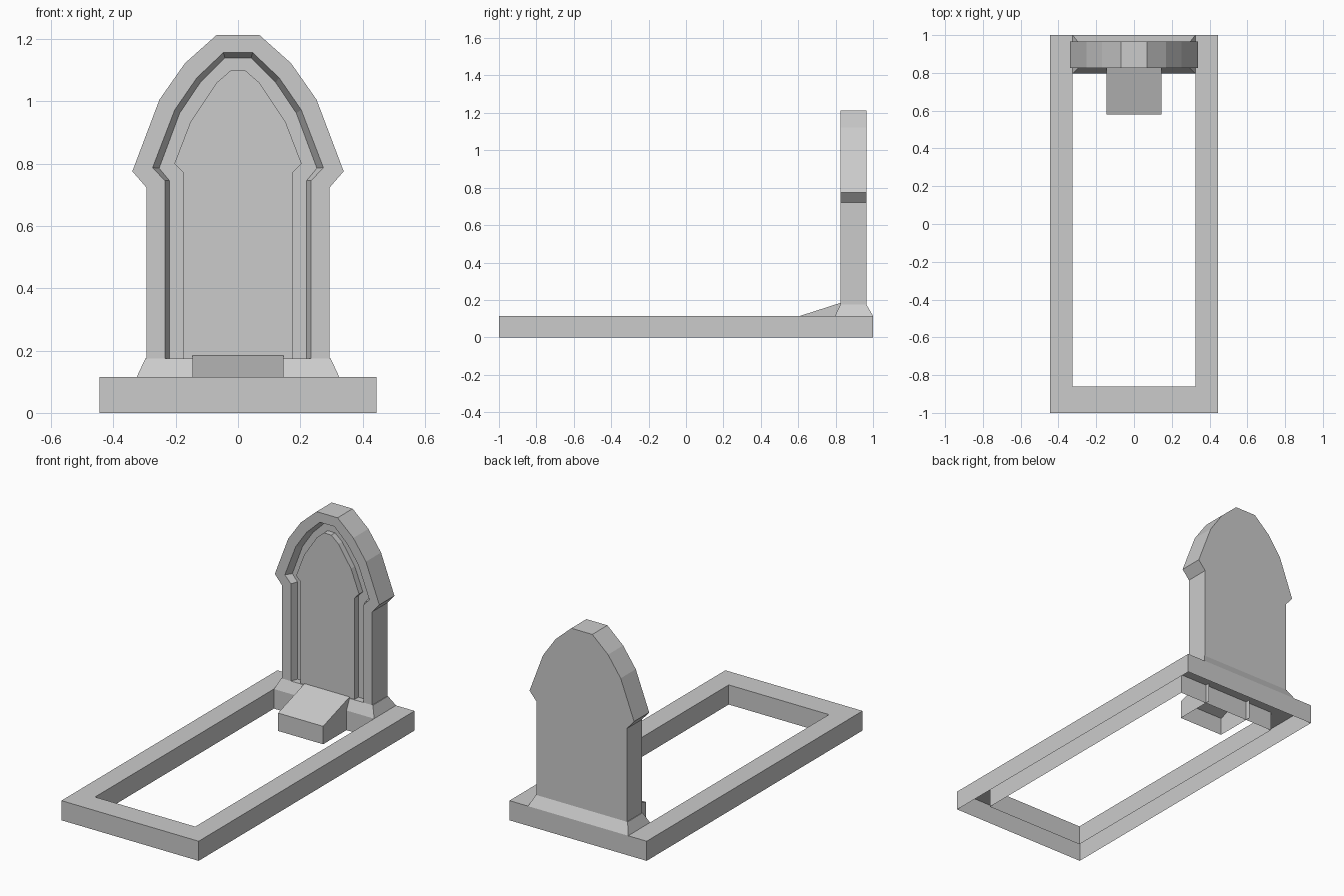
import bpy, bmesh

if "Cube" in bpy.data.objects:
    bpy.data.objects.remove(bpy.data.objects["Cube"])


def finish(name, bm):
    bmesh.ops.recalc_face_normals(bm, faces=bm.faces)
    mesh = bpy.data.meshes.new(name)
    bm.to_mesh(mesh)
    bm.free()
    ob = bpy.data.objects.new(name, mesh)
    bpy.context.collection.objects.link(ob)
    return ob


def skin(name, loops, closed=True, cap_first=False, cap_last=False):
    """Join successive point loops with quads, optionally capping the ends."""
    bm = bmesh.new()
    rows = [[bm.verts.new(p) for p in loop] for loop in loops]
    for a, b in zip(rows, rows[1:]):
        n = len(a)
        for i in range(n if closed else n - 1):
            j = (i + 1) % n
            bm.faces.new((a[i], a[j], b[j], b[i]))
    if cap_first:
        bm.faces.new(rows[0])
    if cap_last:
        bm.faces.new(rows[-1])
    return finish(name, bm)


def rect(hx, y0, y1, z):
    return [(-hx, y0, z), (hx, y0, z), (hx, y1, z), (-hx, y1, z)]


def arch(half, y):
    """Mirror a right-hand profile (x, z) about x = 0 at depth y."""
    return [(x, y, z) for x, z in half] + [(-x, y, z) for x, z in reversed(half)]


H = 0.115     # kerb height
B = 0.175     # top of the plinth

# Kerb surround: outer wall, top ring and inner wall, open underneath
skin("kerb_surround", [rect(0.445, -1, 1, 0), rect(0.445, -1, 1, H),
                       rect(0.325, -0.86, 0.797, H), rect(0.325, -0.86, 0.797, 0)])

# Tapered plinth under the headstone
skin("plinth", [rect(0.325, 0.797, 1, H), rect(0.297, 0.825, 0.965, B)], cap_last=True)

# Sloping block in front of the plinth, open underneath and behind
hw = 0.146
side = [(0.825, 0), (0.58, 0), (0.58, 0.105), (0.825, 0.184)]
bm = bmesh.new()
left, right = [[bm.verts.new((x, y, z)) for y, z in side] for x in (-hw, hw)]
bm.faces.new(left)
bm.faces.new(right)
for i in (1, 2):
    bm.faces.new((left[i], left[i + 1], right[i + 1], right[i]))
finish("sloping_block", bm)

# Headstone: outline, rim, sunken groove and raised tablet
outline = [(0.293, B), (0.293, 0.722), (0.339, 0.775), (0.252, 1.005), (0.17, 1.122), (0.068, 1.213)]
rim = [(0.235, B), (0.235, 0.745), (0.274, 0.787), (0.203, 0.972), (0.132, 1.075), (0.047, 1.156)]
groove = [(0.22, B), (0.22, 0.745), (0.253, 0.785), (0.187, 0.962), (0.121, 1.06), (0.042, 1.139)]
tablet = [(0.175, B), (0.175, 0.77), (0.204, 0.80), (0.152, 0.935), (0.07, 1.058), (0.024, 1.098)]
front, back, floor = 0.825, 0.965, 0.865
skin("headstone", [arch(outline, back), arch(outline, front), arch(rim, front),
                   arch(groove, floor), arch(tablet, floor), arch(tablet, 0.83)],
     closed=False, cap_first=True, cap_last=True)
